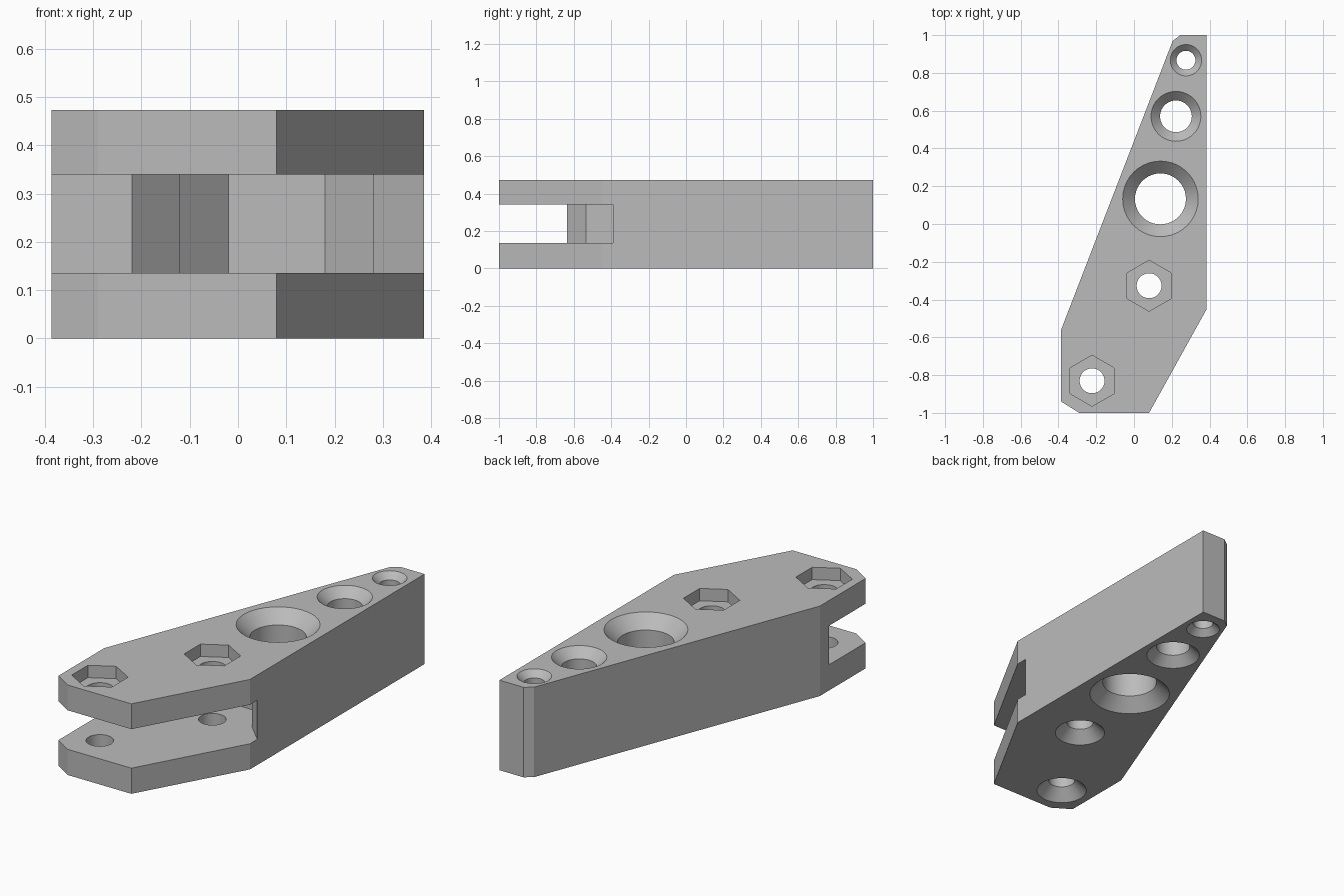
import bpy, bmesh, math
from mathutils import Vector

cube = bpy.data.objects.get("Cube")
if cube:
    bpy.data.objects.remove(cube, do_unlink=True)

H = 0.473      # full thickness
EPS = 0.02     # cutter overshoot

grey = bpy.data.materials.new("plain grey")
grey.use_nodes = True
tone = (0.5, 0.5, 0.5, 1)
grey.diffuse_color = tone
grey.node_tree.nodes["Principled BSDF"].inputs["Base Color"].default_value = tone


def loft(name, rings):
    """Closed solid through a stack of rings with equal point counts."""
    bm = bmesh.new()
    loops = [[bm.verts.new(p) for p in ring] for ring in rings]
    n = len(loops[0])
    bm.faces.new(loops[0])
    bm.faces.new(loops[-1])
    for a, b in zip(loops, loops[1:]):
        for i in range(n):
            j = (i + 1) % n
            bm.faces.new((a[i], a[j], b[j], b[i]))
    bmesh.ops.recalc_face_normals(bm, faces=bm.faces)
    mesh = bpy.data.meshes.new(name)
    bm.to_mesh(mesh)
    bm.free()
    mesh.materials.append(grey)
    obj = bpy.data.objects.new(name, mesh)
    bpy.context.collection.objects.link(obj)
    return obj


def prism(name, outline, z0, z1):
    return loft(name, [[Vector((x, y, z)) for x, y in outline] for z in (z0, z1)])


def circle(x, y, r, n):
    angles = [math.tau * i / n + math.pi / 2 for i in range(n)]
    return [(x + r * math.cos(a), y + r * math.sin(a)) for a in angles]


def drill(name, x, y, profile, n=40):
    return loft(name, [[Vector((px, py, z)) for px, py in circle(x, y, r, n)]
                       for r, z in profile])


# Tapered arm with clipped corners
arm = prism("tapered_arm", [
    (0.385, 1), (0.245, 1), (0.205, 0.97), (-0.386, -0.56), (-0.386, -0.94),
    (-0.29, -1), (0.08, -1), (0.385, -0.45)], 0, H)

# Stepped slot that forms the fork
cutters = [prism("slot_cutter", [
    (-0.5, -1.2), (-0.5, -0.635), (-0.22, -0.635), (-0.12, -0.535),
    (-0.12, -0.23), (-0.02, -0.13), (0.18, -0.13), (0.28, -0.23),
    (0.28, -0.285), (0.5, -0.505), (0.5, -1.2)], 0.135, 0.34)]

# Through holes countersunk on both faces
for x, y, outer, inner in ((0.14, 0.133, 0.2, 0.135),
                           (0.222, 0.57, 0.132, 0.084),
                           (0.275, 0.867, 0.083, 0.05)):
    d = outer - inner
    cutters.append(drill("countersink_cutter", x, y, [
        (outer + EPS, -EPS), (inner, d), (inner, H - d), (outer + EPS, H + EPS)]))

# Bolt holes: conical below, hexagonal nut pocket above
for x, y in ((0.08, -0.327), (-0.222, -0.83)):
    outer, inner = 0.124, 0.066
    cutters.append(drill("bolt_cutter", x, y, [
        (outer + EPS, -EPS), (inner, outer - inner), (inner, H + EPS)]))
    cutters.append(prism("nut_pocket_cutter", circle(x, y, 0.135, 6), H - 0.065, H + EPS))

# Cut everything, then discard the cutters
bpy.ops.object.select_all(action='DESELECT')
bpy.context.view_layer.objects.active = arm
arm.select_set(True)
for cutter in cutters:
    cutter.hide_render = True
    mod = arm.modifiers.new("cut", 'BOOLEAN')
    mod.operation = 'DIFFERENCE'
    mod.solver = 'EXACT'
    mod.object = cutter
    bpy.ops.object.modifier_apply(modifier=mod.name)
    bpy.data.objects.remove(cutter, do_unlink=True)

bpy.ops.object.shade_smooth_by_angle(angle=math.radians(20))
